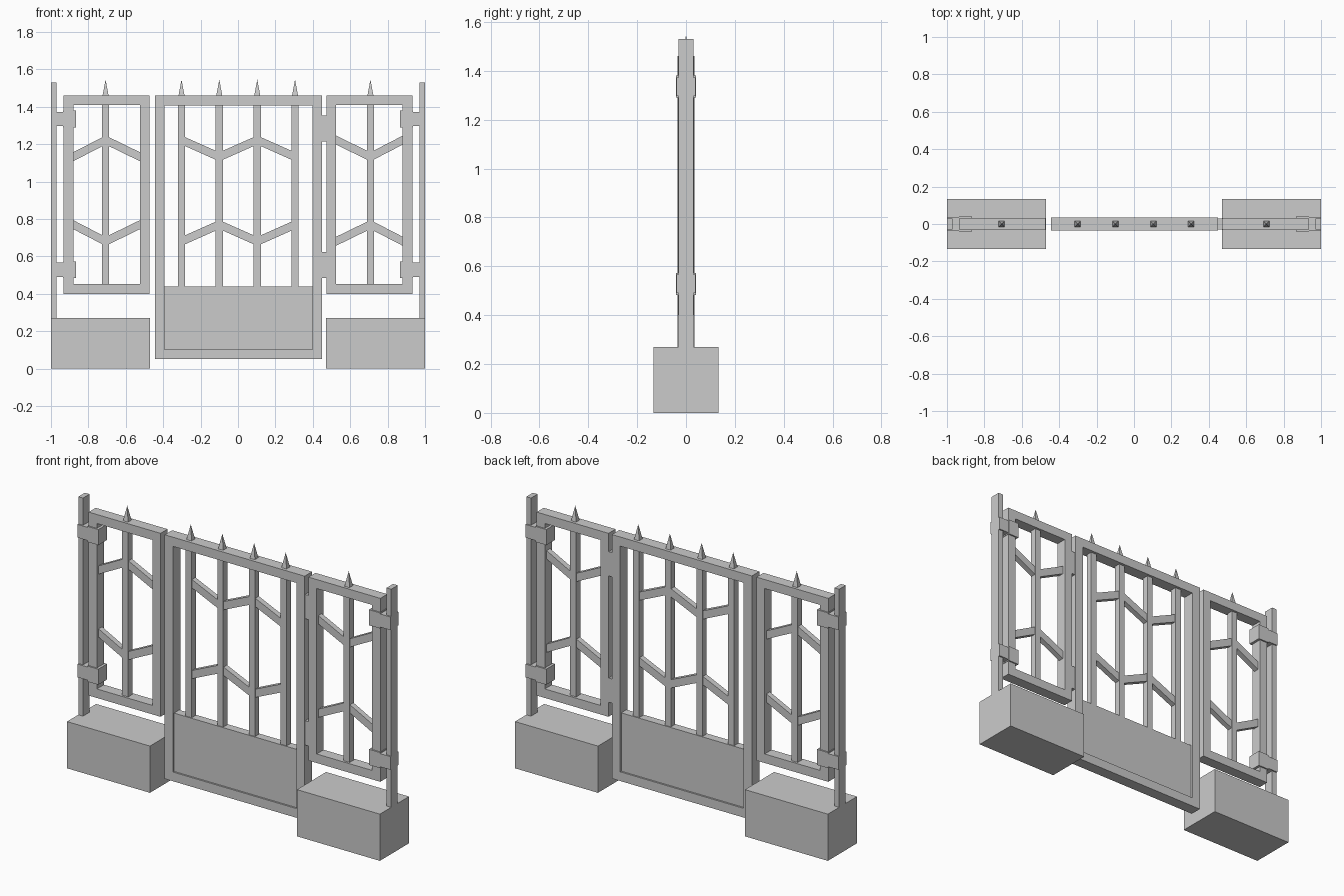
import bpy, math
from mathutils import Vector

if "Cube" in bpy.data.objects:
    bpy.data.objects.remove(bpy.data.objects["Cube"])


def mesh(name, verts, faces):
    m = bpy.data.meshes.new(name)
    m.from_pydata(verts, [], faces)
    m.update()
    o = bpy.data.objects.new(name, m)
    bpy.context.collection.objects.link(o)
    return o


def prism(name, outline, d):
    """Extrude a counter-clockwise x-z outline from y=-d to y=d."""
    n = len(outline)
    verts = [(x, y, z) for y in (-d, d) for x, z in outline]
    faces = [tuple(range(n)), tuple(range(2 * n - 1, n - 1, -1))]
    faces += [(i, i + n, (i + 1) % n + n, (i + 1) % n) for i in range(n)]
    return mesh(name, verts, faces)


def box(name, x0, x1, d, z0, z1):
    x0, x1 = min(x0, x1), max(x0, x1)
    return prism(name, [(x0, z0), (x1, z0), (x1, z1), (x0, z1)], d)


def frame(name, x0, x1, z0, z1, t, d):
    """Rectangular frame made as one closed ring."""
    outer = [(x0, z0), (x1, z0), (x1, z1), (x0, z1)]
    inner = [(x0 + t, z0 + t), (x1 - t, z0 + t), (x1 - t, z1 - t), (x0 + t, z1 - t)]
    verts = [(x, y, z) for y in (-d, d) for x, z in outer + inner]
    faces = []
    for i in range(4):
        j = (i + 1) % 4
        faces += [(i, j, j + 4, i + 4), (i + 8, i + 12, j + 12, j + 8),
                  (i, i + 8, j + 8, j), (i + 4, j + 4, j + 12, i + 12)]
    return mesh(name, verts, faces)


def spike(x):
    r, z = 0.016, 1.46
    mesh("spike", [(x - r, -r, z), (x + r, -r, z), (x + r, r, z), (x - r, r, z), (x, 0, 1.545)],
         [(3, 2, 1, 0), (0, 1, 4), (1, 2, 4), (2, 3, 4), (3, 0, 4)])


def brace(xa, za, xb, zb):
    h = 0.024
    prism("brace", [(xa, za - h), (xb, zb - h), (xb, zb + h), (xa, za + h)], 0.016)


def zigzag(xs, high_first):
    """Two rows of sloping braces, the lower row mirroring the upper."""
    for i in range(len(xs) - 1):
        up = (i % 2 == 0) == high_first
        a, b = (1.222, 1.132) if up else (1.132, 1.222)
        brace(xs[i], a, xs[i + 1], b)
        brace(xs[i], 1.902 - a, xs[i + 1], 1.902 - b)


def upright(x, z0):
    box("upright_bar", x - 0.019, x + 0.019, 0.019, z0, 1.42)
    spike(x)


# Side sections: base block, post, framed panel and clamps
for s in (-1, 1):
    box("base_block", s * 0.47, s, 0.133, 0, 0.27)
    box("post", s * 0.97, s, 0.03, 0.27, 1.53)
    a, b = sorted((s * 0.473, s * 0.932))
    frame("side_frame", a, b, 0.4, 1.46, 0.052, 0.032)
    upright(s * 0.708, 0.44)
    zigzag([a + 0.05, s * 0.708, b - 0.05], s > 0)
    for z in (0.528, 1.335):
        box("clamp_arm", s * 0.93, s, 0.038, z - 0.038, z + 0.038)
        box("clamp_head", s * 0.865, s * 0.935, 0.04, z - 0.045, z + 0.045)

# Central gate
frame("gate_frame", -0.445, 0.45, 0.05, 1.46, 0.053, 0.034)
box("gate_panel", -0.395, 0.4, 0.024, 0.1, 0.44)
bars = [-0.302, -0.1, 0.103, 0.305]
for x in bars:
    upright(x, 0.43)
zigzag(bars, True)

# Hinges joining the gate to the right panel
for z in (0.553, 1.283):
    box("hinge", 0.445, 0.478, 0.03, z - 0.07, z + 0.07)
